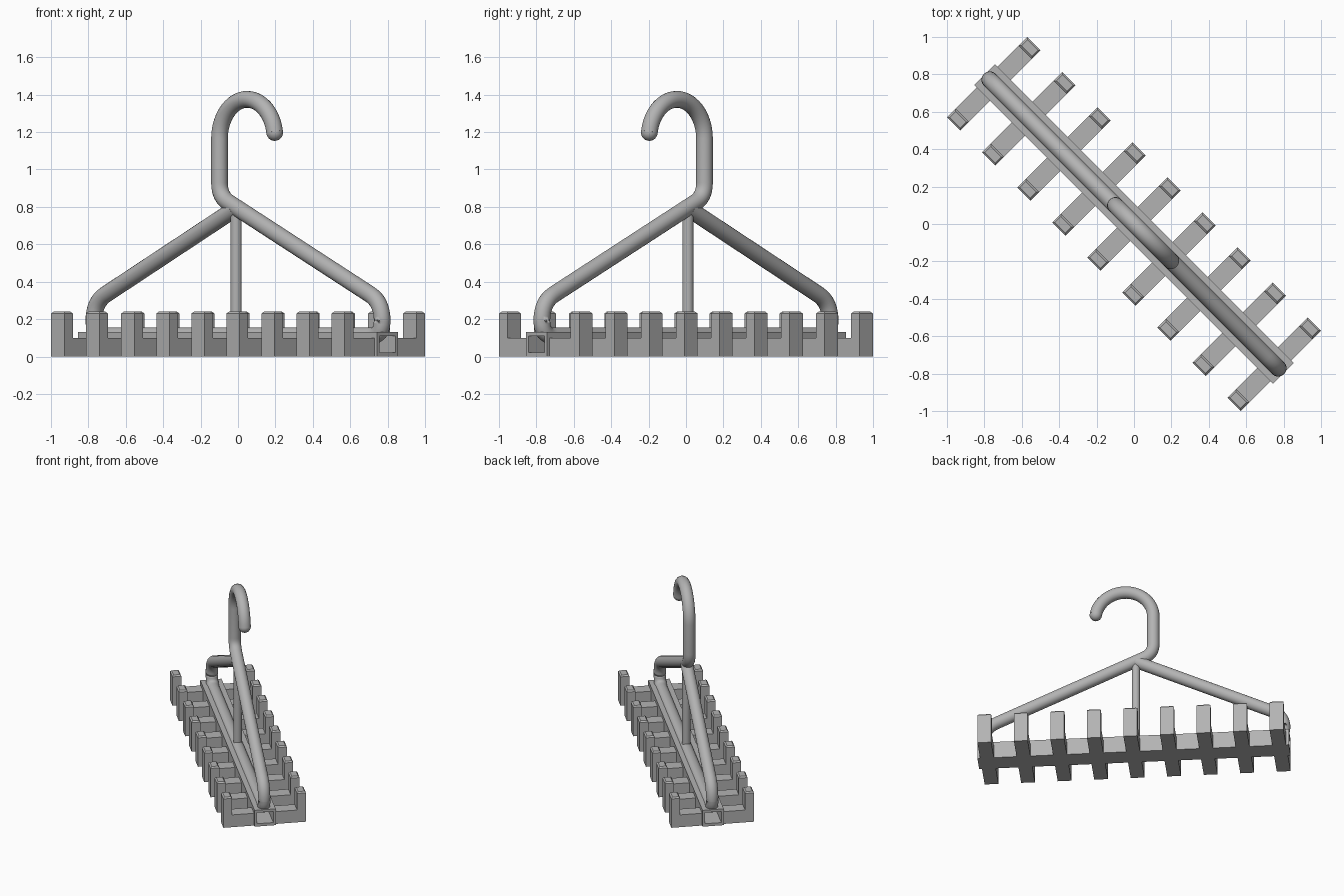
import bpy, bmesh, math
from mathutils import Vector, Matrix

if "Cube" in bpy.data.objects:
    bpy.data.objects.remove(bpy.data.objects["Cube"])

TURN = Matrix.Rotation(math.radians(-45), 4, 'Z')   # whole rack stands on the diagonal

grey = bpy.data.materials.new("plain grey")
grey.diffuse_color = (0.45, 0.45, 0.45, 1)
grey.use_nodes = True
grey.node_tree.nodes["Principled BSDF"].inputs["Base Color"].default_value = grey.diffuse_color


def finish(bm, name, smooth=False):
    bmesh.ops.recalc_face_normals(bm, faces=bm.faces)
    bm.transform(TURN)
    me = bpy.data.meshes.new(name)
    bm.to_mesh(me)
    bm.free()
    me.materials.append(grey)
    ob = bpy.data.objects.new(name, me)
    bpy.context.collection.objects.link(ob)
    if smooth:
        for p in me.polygons:
            p.use_smooth = len(p.vertices) <= 4
    return ob


def box(bm, x0, x1, y0, y1, z0, z1, chamfer=0):
    m = Matrix.Translation(((x0 + x1) / 2, (y0 + y1) / 2, (z0 + z1) / 2)) @ \
        Matrix.Diagonal((x1 - x0, y1 - y0, z1 - z0, 1))
    vs = bmesh.ops.create_cube(bm, size=1, matrix=m)["verts"]
    if chamfer:
        top = [e for e in {e for v in vs for e in v.link_edges}
               if all(v.co.z > z1 - 1e-4 for v in e.verts)]
        bmesh.ops.bevel(bm, geom=top, offset=chamfer, segments=1, affect='EDGES')


def fillet(a, b, c, trim, n=8):
    """Rounded corner at b between a and c."""
    p, q = b + (a - b).normalized() * trim, b + (c - b).normalized() * trim
    return [p.lerp(b, t / n).lerp(b.lerp(q, t / n), t / n) for t in range(n + 1)]


def sweep(bm, path, r, sides=20):
    """Round tube along a path lying in the xz plane."""
    rings = []
    for i, p in enumerate(path):
        t = (path[min(i + 1, len(path) - 1)] - path[max(i - 1, 0)]).normalized()
        side = Vector((0, 1, 0))
        up = side.cross(t)
        rings.append([bm.verts.new(p + r * (math.cos(a) * side + math.sin(a) * up))
                      for a in (2 * math.pi * k / sides for k in range(sides))])
    for ra, rb in zip(rings, rings[1:]):
        for k in range(sides):
            j = (k + 1) % sides
            bm.faces.new((ra[k], ra[j], rb[j], rb[k]))
    bm.faces.new(rings[0])
    bm.faces.new(rings[-1])


# Hollow square base bar
bm = bmesh.new()
outer = [(-0.078, 0), (0.078, 0), (0.078, 0.13), (-0.078, 0.13)]
inner = [(-0.06, 0.022), (0.06, 0.022), (0.06, 0.11), (-0.06, 0.11)]
ends = [[[bm.verts.new((x, y, z)) for y, z in loop] for loop in (outer, inner)]
        for x in (-1.13, 1.13)]
(o0, i0), (o1, i1) = ends
for ra, rb in ((o0, o1), (i0, i1), (o0, i0), (o1, i1)):
    for k in range(4):
        j = (k + 1) % 4
        bm.faces.new((ra[k], ra[j], rb[j], rb[k]))
finish(bm, "base_bar")

# Nine cross arms with an upright prong at each tip
for n in range(9):
    x = (n - 4) * 0.265
    bm = bmesh.new()
    for s in (-1, 1):
        box(bm, x - 0.05, x + 0.05, *sorted((s * 0.07, s * 0.303)), 0, 0.098)
        box(bm, x - 0.05, x + 0.05, *sorted((s * 0.238, s * 0.303)), 0.098, 0.24, 0.01)
    finish(bm, f"cross_arm_{n + 1}")

# Hanger: hook, neck, right shoulder, bottom rail, left shoulder in one rod
V = lambda x, z: Vector((x, 0, z))
R = 0.045
hook = [V(0.07 + 0.21 * math.cos(a), 1.165 + 0.21 * math.sin(a))
        for a in (math.radians(9 + 171 * k / 28) for k in range(29))]
corners = [(V(-0.14, 0.855), 0.075), (V(1.09, 0.29), 0.1), (V(1.09, 0.11), 0.085),
           (V(-1.09, 0.11), 0.085), (V(-1.09, 0.29), 0.1)]
stops = [hook[-1]] + [c for c, _ in corners] + [V(-0.02, 0.79)]
path = list(hook)
for i, (c, trim) in enumerate(corners):
    path += fillet(stops[i], c, stops[i + 2], trim)
path.append(stops[-1])
bm = bmesh.new()
sweep(bm, path, R)
finish(bm, "hanger_rod", True)

# Rounded hook end
bm = bmesh.new()
bmesh.ops.create_uvsphere(bm, u_segments=20, v_segments=12, radius=R,
                          matrix=Matrix.Translation(hook[0]))
finish(bm, "hook_tip", True)

# Central strut between the neck and the bar
bm = bmesh.new()
sweep(bm, [V(-0.014, 0.12), V(-0.014, 0.79)], 0.03)
finish(bm, "centre_strut", True)
